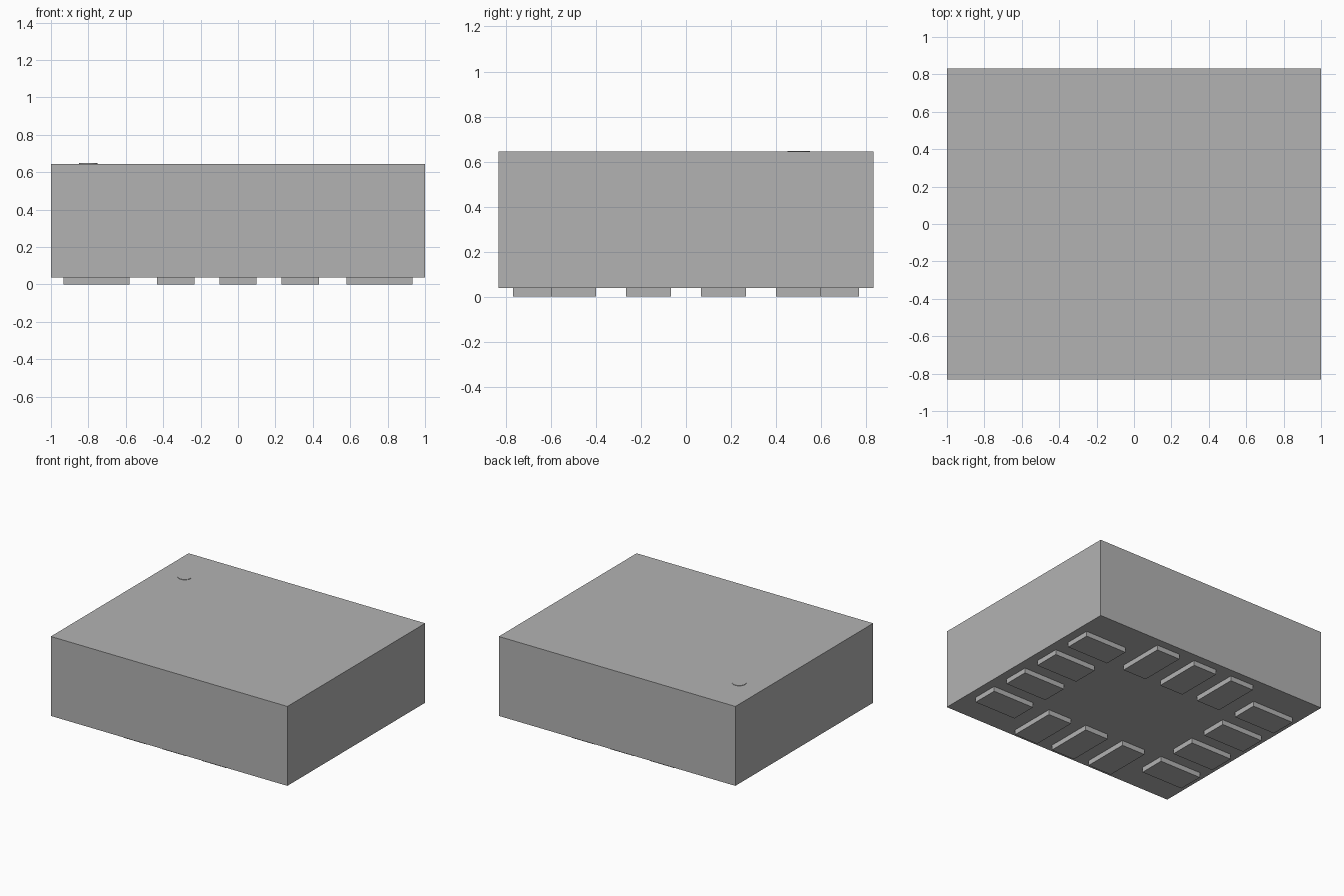
import bpy

old = bpy.data.objects.get("Cube")
if old:
    bpy.data.objects.remove(old, do_unlink=True)

# Single plain grey
grey = bpy.data.materials.new("plain grey")
grey.use_nodes = True
colour = (0.45, 0.45, 0.45, 1)
grey.diffuse_color = colour
grey.node_tree.nodes["Principled BSDF"].inputs["Base Color"].default_value = colour


def box(name, x, y, z0, z1, width, depth):
    bpy.ops.mesh.primitive_cube_add(size=1, location=(x, y, (z0 + z1) / 2))
    ob = bpy.context.object
    ob.name = name
    ob.scale = (width, depth, z1 - z0)
    bpy.ops.object.transform_apply(location=False, rotation=False, scale=True)
    ob.data.materials.append(grey)
    return ob


BOTTOM, TOP = 0.038, 0.645
PITCH, PAD = 1 / 3, 0.2

# Package body
box("body", 0, 0, BOTTOM, TOP, 2, 1.664)

# Contact pads: four along each short side, three along each long side
for side, sign in (("left", 1), ("right", -1)):
    for i in range(4):
        box(f"{side}_pad_{i + 1}", sign * 0.757, (i - 1.5) * PITCH, 0, BOTTOM, 0.352, PAD)
for side, sign in (("back", 1), ("front", -1)):
    for i in range(3):
        box(f"{side}_pad_{i + 1}", (i - 1) * PITCH, sign * 0.586, 0, BOTTOM, PAD, 0.366)

# Thin round orientation mark on the top
bpy.ops.mesh.primitive_cylinder_add(vertices=32, radius=0.05, depth=0.004,
                                    location=(-0.8, 0.5, TOP + 0.001))
mark = bpy.context.object
mark.name = "orientation_mark"
mark.data.materials.append(grey)
bpy.ops.object.shade_smooth_by_angle()
